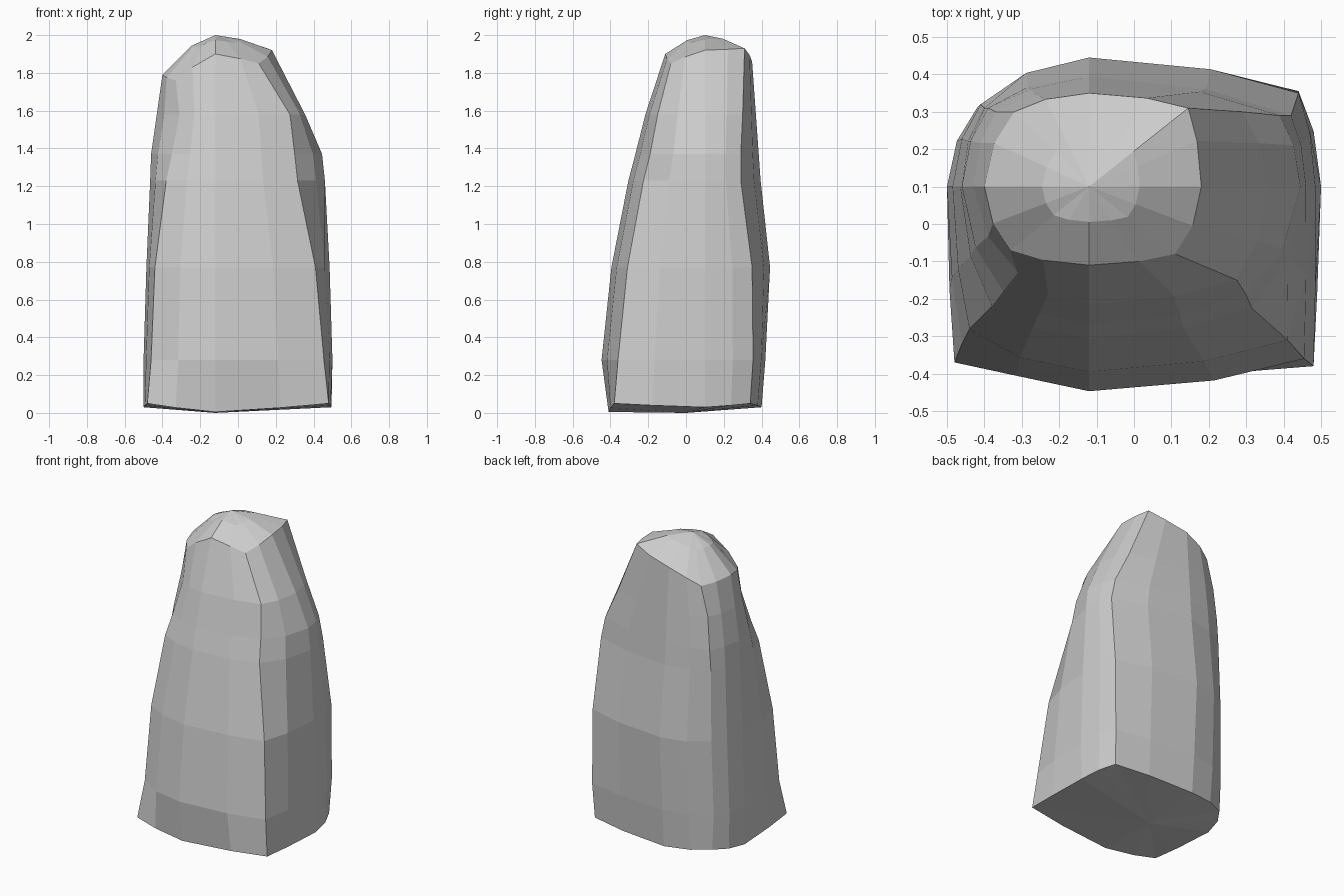
import bpy, bmesh
from mathutils import Vector

if "Cube" in bpy.data.objects:
    bpy.data.objects.remove(bpy.data.objects["Cube"])

MX, MY = -0.12, 0.10   # where the front/back and side ridges run

# Wall levels: z, left x, right x, front y, back y,
# then the corners (x, y): front left, front right, back right, back left
LEVELS = [
    (0.03, -.50, .495, -.41, .40, (-.48, -.37), (.48, -.38), (.43, .34), (-.41, .31)),
    (0.28, -.50, .50, -.447, .42, (-.46, -.32), (.455, -.36), (.44, .355), (-.42, .31)),
    (0.77, -.485, .485, -.395, .445, (-.44, -.28), (.41, -.31), (.44, .35), (-.41, .32)),
    (1.23, -.465, .46, -.305, .395, (-.38, -.22), (.315, -.225), (.42, .29), (-.40, .31)),
    (1.37, -.46, .445, -.268, .385, (-.35, -.18), (.30, -.19), (.39, .29), (-.39, .31)),
    (1.58, -.43, .355, -.215, .37, (-.31, -.13), (.275, -.15), (.29, .30), (-.37, .30)),
]

# Tilted rim of the crown, ordered from the front ridge counter-clockwise
RIM = [(-.12, -.11, 1.90), (.11, -.08, 1.85), (.18, .10, 1.92), (.145, .31, 1.93),
       (-.12, .35, 1.86), (-.32, .30, 1.77), (-.40, .10, 1.79), (-.33, -.07, 1.76)]


def refine(pts):
    """Add a bulging point between each ridge and corner (8 -> 16 points)."""
    out = []
    for i, p in enumerate(pts):
        q = pts[(i + 1) % 8]
        mid, cor = (p, q) if i % 2 == 0 else (q, p)
        ridge = i if i % 2 == 0 else (i + 1) % 8
        along = 0 if ridge in (0, 4) else 1
        n = mid.lerp(cor, 0.5)
        n[along] = mid[along] + 0.58 * (cor[along] - mid[along])
        n[1 - along] = mid[1 - along] + 0.33 * (cor[1 - along] - mid[1 - along])
        out += [p, n]
    return out


rings = []
for k, (z, l, r, f, b, fl, fr, br, bl) in enumerate(LEVELS):
    xy = [(MX, f), fr, (r, MY), br, (MX, b), bl, (l, MY), fl]
    pts = [Vector((x, y, z)) for x, y in xy]
    if k == 0:                       # uneven foot
        pts[0].z = 0.005
        for i in (1, 3, 5, 7):
            pts[i].z = 0.05
    rings.append(refine(pts))

# Crown: tilted rim, then a smaller raised ring below the apex
apex = Vector((MX, MY, 2.0))
rim = [Vector(p) for p in RIM]
rings.append(refine(rim))
inner = [p.lerp(apex, 0.55) for p in rim]
for p, q in zip(inner, rim):
    p.z = 2.0 - 0.27 * (2.0 - q.z)
rings.append(refine(inner))

# Skin the rings
bm = bmesh.new()
vr = [[bm.verts.new(p) for p in ring] for ring in rings]
n = 16
for a, b in zip(vr, vr[1:]):
    for i in range(n):
        j = (i + 1) % n
        bm.faces.new((a[i], a[j], b[j], b[i]))
top, foot = bm.verts.new(apex), bm.verts.new((MX, 0, 0))
for i in range(n):
    j = (i + 1) % n
    bm.faces.new((vr[-1][i], vr[-1][j], top))
    bm.faces.new((vr[0][j], vr[0][i], foot))
bmesh.ops.recalc_face_normals(bm, faces=bm.faces)

mesh = bpy.data.meshes.new("standing_rock")
bm.to_mesh(mesh)
bm.free()
bpy.context.collection.objects.link(bpy.data.objects.new("standing_rock", mesh))
